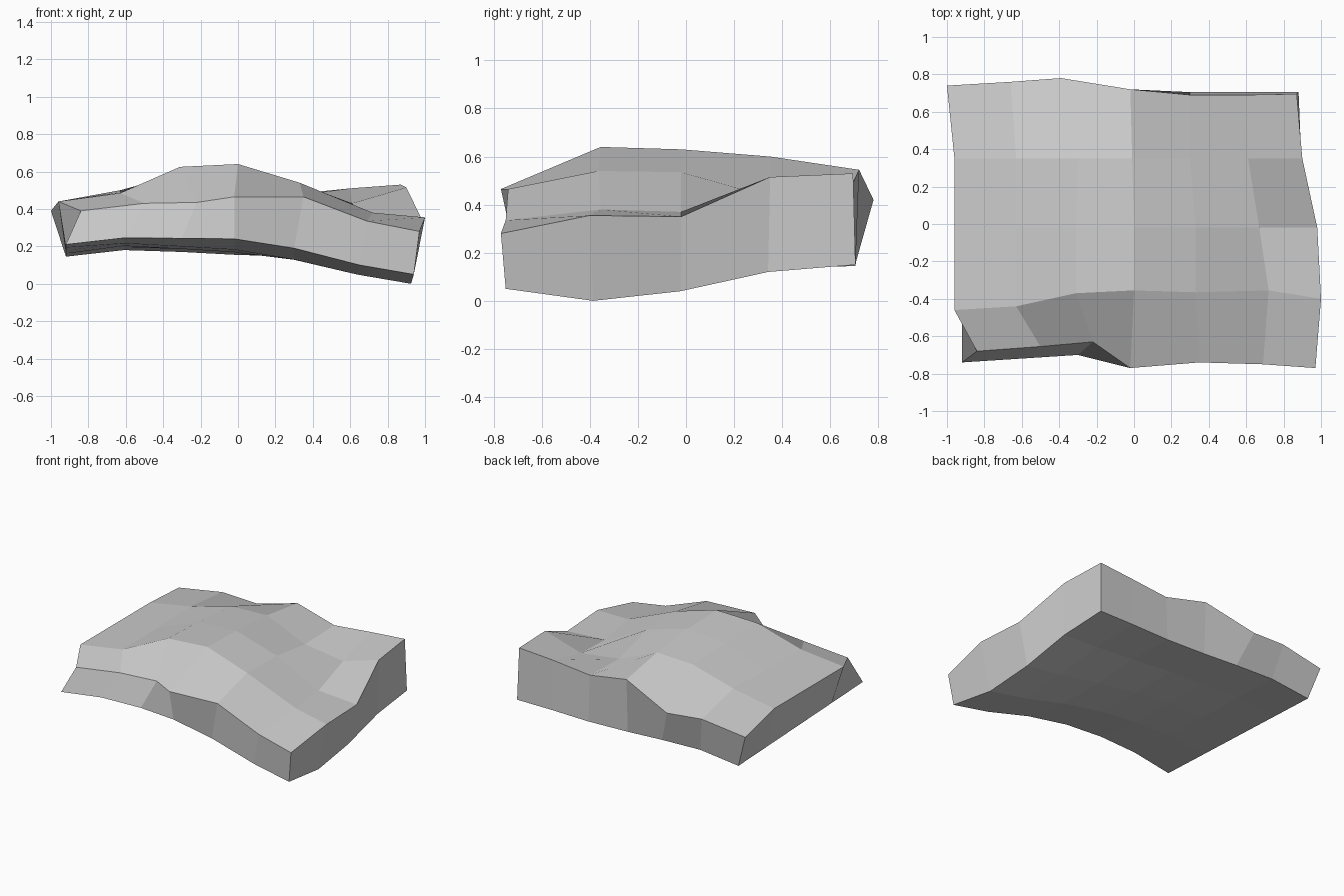
import bpy
import bmesh
from mathutils import Vector

default_cube = bpy.data.objects.get("Cube")
if default_cube:
    bpy.data.objects.remove(default_cube, do_unlink=True)


def make_material(name, colour):
    material = bpy.data.materials.new(name)
    material.use_nodes = True
    material.diffuse_color = colour
    shader = next(n for n in material.node_tree.nodes if n.type == "BSDF_PRINCIPLED")
    shader.inputs["Base Color"].default_value = colour
    return material


def blend(start, end, factor):
    return start + (end - start) * factor


def section(x_values, y_values, z_values):
    """One cross-section of points running from the right side to the left."""
    if not isinstance(y_values, list):
        y_values = [y_values] * len(x_values)
    return [Vector(point) for point in zip(x_values, y_values, z_values)]


def bridge_rows(bm, first_row, second_row, flip=False):
    """Fill the strip between two neighbouring rows of vertices with quads."""
    for i in range(len(first_row) - 1):
        corners = [first_row[i], first_row[i + 1], second_row[i + 1], second_row[i]]
        bm.faces.new(corners[::-1] if flip else corners)


# Upper surface: cross-sections from the front edge to the back edge
middle_columns = [-.96, -.63, -.31, 0, .33, .67, .98]
front_edge = section([-.84, -.5, -.22, -.02, .35, .69, .97],
                     [-.68, -.655, -.63, -.77, -.74, -.75, -.77],
                     [.39, .43, .435, .465, .465, .335, .28])
ridge = section([-.96, -.63, -.31, 0, .33, .72, 1],
                [-.46, -.44, -.37, -.355, -.365, -.355, -.4],
                [.44, .485, .625, .64, .54, .38, .355])
centre = section(middle_columns, -.02, [.44, .49, .61, .63, .535, .37, .35])
rear_slope = section([-.96, -.63, -.3, -.01, .3, .61, .9], .35,
                     [.44, .5, .59, .6, .47, .43, .515])
back_edge = section([-1, -.66, -.39, -.02, .3, .6, .87],
                    [.74, .76, .78, .72, .69, .69, .695],
                    [.39, .44, .42, .545, .48, .51, .53])
upper_sections = [front_edge, ridge, centre, rear_slope, back_edge]

# Underside: blended between its front and back edges, sagging to one side
under_front = section([-.92, -.61, -.3, -.02, .3, .65, .94],
                      [-.74, -.72, -.7, -.72, -.73, -.74, -.75],
                      [.21, .245, .243, .24, .19, .1, .05])
under_back = section([-.92, -.61, -.3, -.02, .3, .6, .88], .705,
                     [.145, .18, .17, .155, .145, .15, .15])
sag_by_section = [0, .075, .06, .005, 0]
lower_sections = []
last_section = len(sag_by_section) - 1
for index, sag in enumerate(sag_by_section):
    row = []
    for front, back in zip(under_front, under_back):
        point = blend(front, back, index / last_section)
        across = (front.x - under_front[0].x) / (under_front[-1].x - under_front[0].x)
        point.z -= sag * across
        row.append(point)
    lower_sections.append(row)

# Join both surfaces and close the four sides into one slab
bm = bmesh.new()
upper = [[bm.verts.new(point) for point in row] for row in upper_sections]
lower = [[bm.verts.new(point) for point in row] for row in lower_sections]
for index in range(last_section):
    bridge_rows(bm, upper[index], upper[index + 1])
    bridge_rows(bm, lower[index], lower[index + 1], flip=True)
for end, flip in ((0, False), (-1, True)):
    bridge_rows(bm, lower[end], upper[end], flip)
    upper_side = [row[end] for row in upper]
    lower_side = [row[end] for row in lower]
    bridge_rows(bm, lower_side, upper_side, not flip)
bmesh.ops.recalc_face_normals(bm, faces=bm.faces)

mesh = bpy.data.meshes.new("rock_slab")
bm.to_mesh(mesh)
bm.free()
mesh.materials.append(make_material("stone grey", (.6, .6, .6, 1)))
rock_slab = bpy.data.objects.new("rock_slab", mesh)
bpy.context.collection.objects.link(rock_slab)
